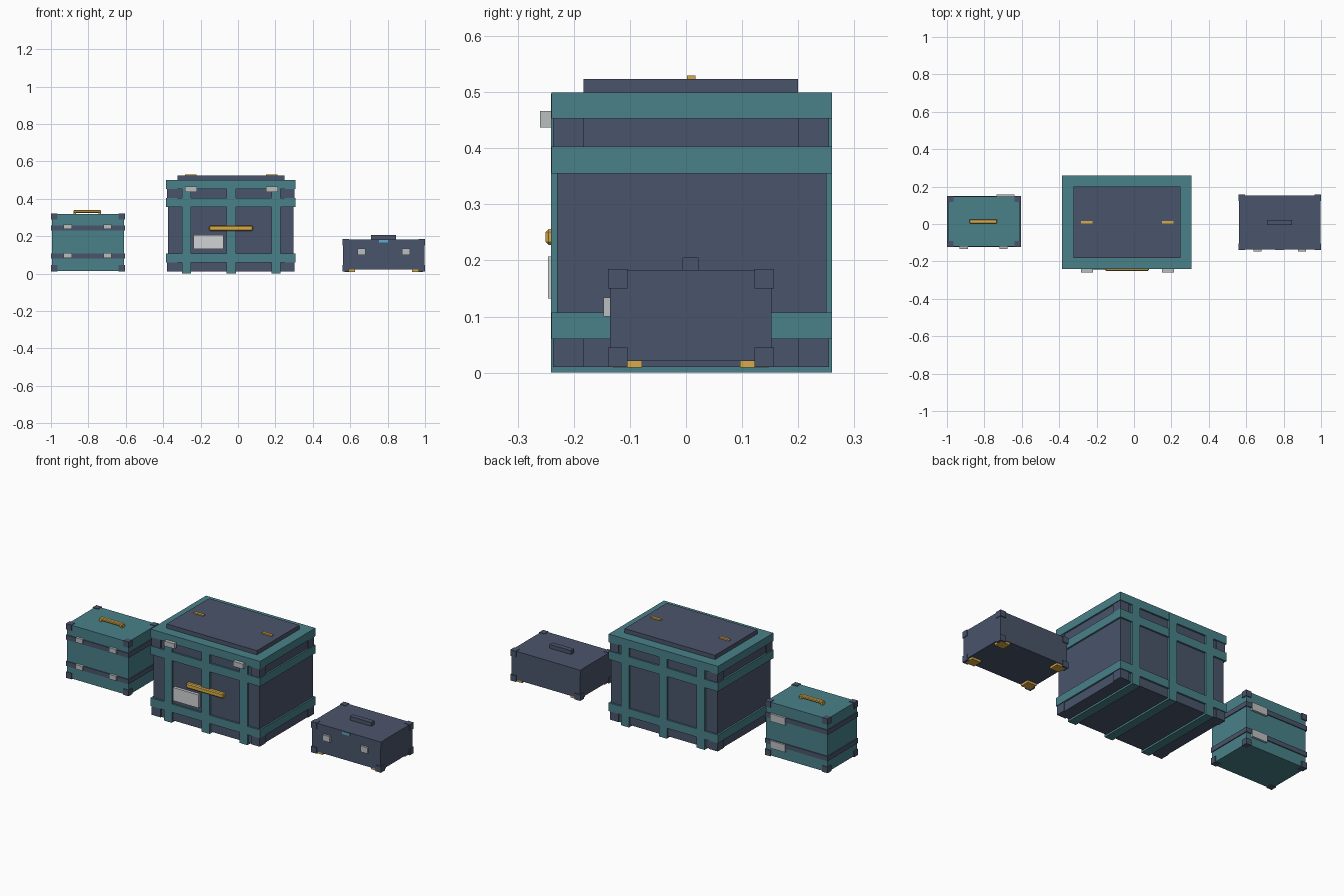
import bpy, bmesh
from itertools import product

if "Cube" in bpy.data.objects:
    bpy.data.objects.remove(bpy.data.objects["Cube"])


def material(name, rgb):
    m = bpy.data.materials.new(name)
    m.diffuse_color = (*rgb, 1)
    m.use_nodes = True
    m.node_tree.nodes["Principled BSDF"].inputs["Base Color"].default_value = m.diffuse_color
    return m


TEAL = material("teal", (0.065, 0.22, 0.25))
NAVY = material("navy", (0.068, 0.09, 0.145))
GOLD = material("gold", (0.70, 0.41, 0.065))
SILVER = material("silver", (0.50, 0.52, 0.53))
PALE = material("pale", (0.63, 0.65, 0.66))
BLUE = material("blue", (0.11, 0.42, 0.62))


def box(name, x, y, z, mat, chamfer=0):
    """Box from (min, max) ranges, optionally with chamfered edges."""
    bm = bmesh.new()
    bmesh.ops.create_cube(bm, size=1)
    for v in bm.verts:
        v.co = [r[0] + (r[1] - r[0]) * (c + 0.5) for r, c in zip((x, y, z), v.co)]
    if chamfer:
        bmesh.ops.bevel(bm, geom=bm.edges[:], offset=chamfer, segments=1,
                        affect='EDGES', profile=0.5)
    me = bpy.data.meshes.new(name)
    bm.to_mesh(me)
    bm.free()
    me.materials.append(mat)
    ob = bpy.data.objects.new(name, me)
    bpy.context.collection.objects.link(ob)
    return ob


def corners(name, x, y, z, size, mat):
    """Eight corner blocks just inside the given bounds."""
    ends = [((r[0], r[0] + size), (r[1] - size, r[1])) for r in (x, y, z)]
    for cx, cy, cz in product(*ends):
        box(name, cx, cy, cz, mat)


# Large crate: body, corner guards and lid
box("crate_body", (-0.374, 0.298), (-0.23, 0.25), (0.01, 0.49), NAVY)
for cx, cy in product(((-0.379, -0.323), (0.248, 0.303)), ((-0.237, -0.183), (0.20, 0.255))):
    box("crate_corner_low", cx, cy, (0.01, 0.065), NAVY)
    box("crate_corner_high", cx, cy, (0.40, 0.455), NAVY)
box("crate_lid", (-0.323, 0.248), (-0.183, 0.20), (0.495, 0.523), NAVY)

# Teal frame: horizontal bands and straps wrapping under the crate
for z in ((0.06, 0.107), (0.355, 0.403), (0.453, 0.499)):
    box("crate_band", (-0.384, 0.307), (-0.24, 0.26), z, TEAL)
for x in (-0.275, -0.036, 0.203):
    box("crate_strap", (x - 0.025, x + 0.025), (-0.2405, 0.2605), (0, 0.498), TEAL)

# Crate fittings
box("crate_handle", (-0.155, 0.08), (-0.25, -0.225), (0.228, 0.256), GOLD, 0.005)
box("crate_label", (-0.237, -0.078), (-0.246, -0.23), (0.132, 0.207), PALE)
for x in (-0.252, 0.181):
    box("crate_latch", (x - 0.032, x + 0.032), (-0.26, -0.24), (0.437, 0.466), SILVER)
    box("lid_clip", (x - 0.031, x + 0.031), (0.002, 0.017), (0.52, 0.53), GOLD)

# Left case: body, dark bands and corners
box("left_case_body", (-0.995, -0.609), (-0.12, 0.146), (0.015, 0.319), TEAL)
for z in ((0.081, 0.107), (0.23, 0.257)):
    box("left_case_band", (-1.0, -0.604), (-0.124, 0.151), z, NAVY)
corners("left_case_corner", (-1.0, -0.604), (-0.124, 0.151), (0.012, 0.322), 0.034, NAVY)

# Left case fittings: latches in front, hinges behind, handle on top
for z in (0.097, 0.25):
    for x in (-0.91, -0.698):
        box("left_case_latch", (x - 0.022, x + 0.022), (-0.134, -0.118), (z - 0.013, z + 0.013), SILVER)
    box("left_case_hinge", (-0.735, -0.64), (0.14, 0.158), (z - 0.034, z + 0.009), SILVER)
box("left_case_handle", (-0.88, -0.732), (0.002, 0.025), (0.324, 0.34), GOLD, 0.004)
for x in (-0.88, -0.746):
    box("left_case_handle_post", (x, x + 0.014), (0.003, 0.024), (0.315, 0.332), GOLD)

# Right case: body, corners and feet
box("right_case_body", (0.562, 0.996), (-0.135, 0.152), (0.021, 0.183), NAVY)
corners("right_case_corner", (0.558, 1.0), (-0.139, 0.157), (0.01, 0.185), 0.035, NAVY)
for x, y in product(((0.57, 0.626), (0.931, 0.988)), ((-0.13, -0.078), (0.096, 0.148))):
    box("right_case_foot", x, y, (0.009, 0.022), GOLD)

# Right case fittings
box("right_case_handle", (0.711, 0.846), (-0.006, 0.022), (0.178, 0.205), NAVY)
for x in (0.66, 0.898):
    box("right_case_latch", (x - 0.022, x + 0.022), (-0.147, -0.13), (0.10, 0.134), SILVER)
box("right_case_light", (0.754, 0.803), (-0.139, -0.13), (0.167, 0.18), BLUE)
